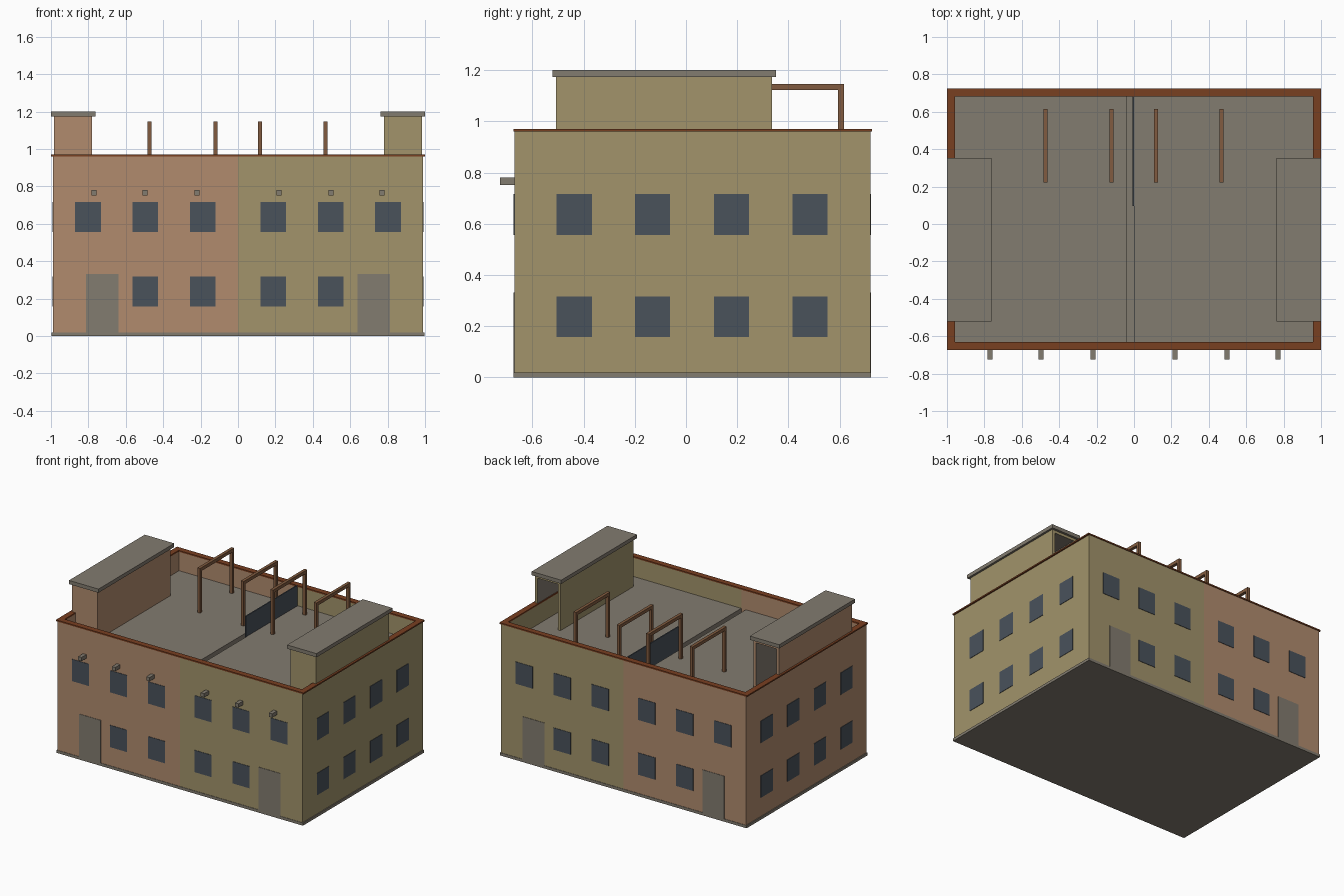
import bpy, bmesh
from mathutils import Vector

cube = bpy.data.objects.get("Cube")
if cube:
    bpy.data.objects.remove(cube, do_unlink=True)


def material(name, rgb):
    m = bpy.data.materials.new(name)
    m.use_nodes = True
    m.diffuse_color = (*rgb, 1)
    m.node_tree.nodes["Principled BSDF"].inputs["Base Color"].default_value = (*rgb, 1)
    return m


SALMON = material("salmon plaster", (0.44, 0.26, 0.155))
SAND = material("sand plaster", (0.36, 0.295, 0.147))
CONCRETE = material("grey concrete", (0.225, 0.2, 0.16))
GLASS = material("slate glass", (0.068, 0.084, 0.105))
BRICK = material("brick coping", (0.19, 0.05, 0.015))
WOOD = material("brown wood", (0.22, 0.105, 0.05))

# Shared dimensions
FRONT, BACK, SIDE = -0.67, 0.72, 0.99
BASE, ROOF, TOP = 0.02, 0.82, 0.97


def finish(name, bm, *mats):
    bmesh.ops.recalc_face_normals(bm, faces=bm.faces)
    mesh = bpy.data.meshes.new(name)
    bm.to_mesh(mesh)
    bm.free()
    for m in mats:
        mesh.materials.append(m)
    obj = bpy.data.objects.new(name, mesh)
    bpy.context.collection.objects.link(obj)
    return obj


def box_mesh(x, y, z):
    """Cube spanning the (min, max) pair on each axis."""
    bm = bmesh.new()
    bmesh.ops.create_cube(bm, size=1)
    for v in bm.verts:
        v.co = Vector([(a + b) / 2 + c * (b - a) for (a, b), c in zip((x, y, z), v.co)])
    return bm


def box(name, x, y, z, mat):
    return finish(name, box_mesh(x, y, z), mat)


def span(centre, width):
    return (centre - width / 2, centre + width / 2)


def half_ring(name, s, side, front, back, width, z, mat):
    """C-shaped wall around one half of the plan, s is the x sign."""
    i, f, b = side - width, front + width, back - width
    plan = [(0, front), (side, front), (side, back), (0, back),
            (0, b), (i, b), (i, f), (0, f)]
    bm = bmesh.new()
    face = bm.faces.new([bm.verts.new((s * x, y, z[0])) for x, y in plan])
    up = bmesh.ops.extrude_face_region(bm, geom=[face])["geom"]
    for v in up:
        if isinstance(v, bmesh.types.BMVert):
            v.co.z = z[1]
    return finish(name, bm, mat)


# Foundation
box("foundation", (-0.996, 0.996), (FRONT - 0.003, BACK + 0.003), (0, BASE), CONCRETE)

UPPER, LOWER = (0.557, 0.717), (0.157, 0.317)
WINDOW, PLATE = 0.137, 0.006

for s, label, wall in ((-1, "right", SALMON), (1, "left", SAND)):
    # Walls with parapet and coping
    half_ring(label + "_walls", s, SIDE, FRONT, BACK, 0.032, (BASE, TOP - 0.01), wall)
    half_ring(label + "_coping", s, 1.0, FRONT - 0.003, BACK + 0.005, 0.042,
              (TOP - 0.01, TOP), BRICK)

    # Roof deck, leaving a narrow joint next to the centre line
    inner = 0.0 if s > 0 else 0.037
    box(label + "_roof_deck", sorted((s * inner, s * 0.96)),
        (FRONT + 0.03, BACK - 0.03), (ROOF - 0.06, ROOF), CONCRETE)

    # Front and back openings
    for face, y in (("front", FRONT), ("back", BACK)):
        tag = label + "_" + face
        for x in (0.188, 0.495, 0.802):
            box(tag + "_upper_window", span(s * x, WINDOW), span(y, PLATE), UPPER, GLASS)
        for x in (0.188, 0.495):
            box(tag + "_lower_window", span(s * x, WINDOW), span(y, PLATE), LOWER, GLASS)
        box(tag + "_door", span(s * 0.726, 0.175), span(y, PLATE), (BASE, 0.332), CONCRETE)

    # Side windows
    for y in (-0.436, -0.13, 0.178, 0.484):
        for z in (UPPER, LOWER):
            box(label + "_side_window", span(s * SIDE, PLATE), span(y, WINDOW), z, GLASS)

    # Rain spouts
    for x in (0.22, 0.497, 0.77):
        box(label + "_rain_spout", span(s * x, 0.027), (-0.725, FRONT + 0.01),
            (0.752, 0.78), CONCRETE)

    # Stair house with a hollow doorway towards the back
    bm = box_mesh(sorted((s * 0.78, s * 0.985)), (-0.508, 0.335), (ROOF - 0.025, 1.175))
    bm.normal_update()
    door = max(bm.faces, key=lambda f: f.normal.y)
    bmesh.ops.inset_region(bm, faces=[door], thickness=0.03)
    hole = bmesh.ops.extrude_discrete_faces(bm, faces=[door])["faces"][0]
    for v in hole.verts:
        v.co.y -= 0.8
    hole.material_index = 1
    for e in hole.edges:
        for f in e.link_faces:
            f.material_index = 1
    finish(label + "_stair_house", bm, wall, CONCRETE)
    box(label + "_stair_house_roof", sorted((s * 0.762, s * 1.0)), (-0.522, 0.352),
        (1.173, 1.2), CONCRETE)

# Joint floor and glass divider between the two decks
box("roof_joint_floor", (-0.06, 0.02), (FRONT + 0.03, BACK - 0.03), (0.74, 0.76), CONCRETE)
box("roof_divider", (-0.008, 0.0), (0.095, BACK - 0.032), (0.76, TOP), GLASS)

# Wooden roof frames
for x in (-0.473, -0.12, 0.117, 0.468):
    for y in (0.233, 0.605):
        box("frame_post", span(x, 0.022), span(y, 0.022), (ROOF, 1.122), WOOD)
    box("frame_beam", span(x, 0.022), (0.222, 0.616), (1.122, 1.146), WOOD)
